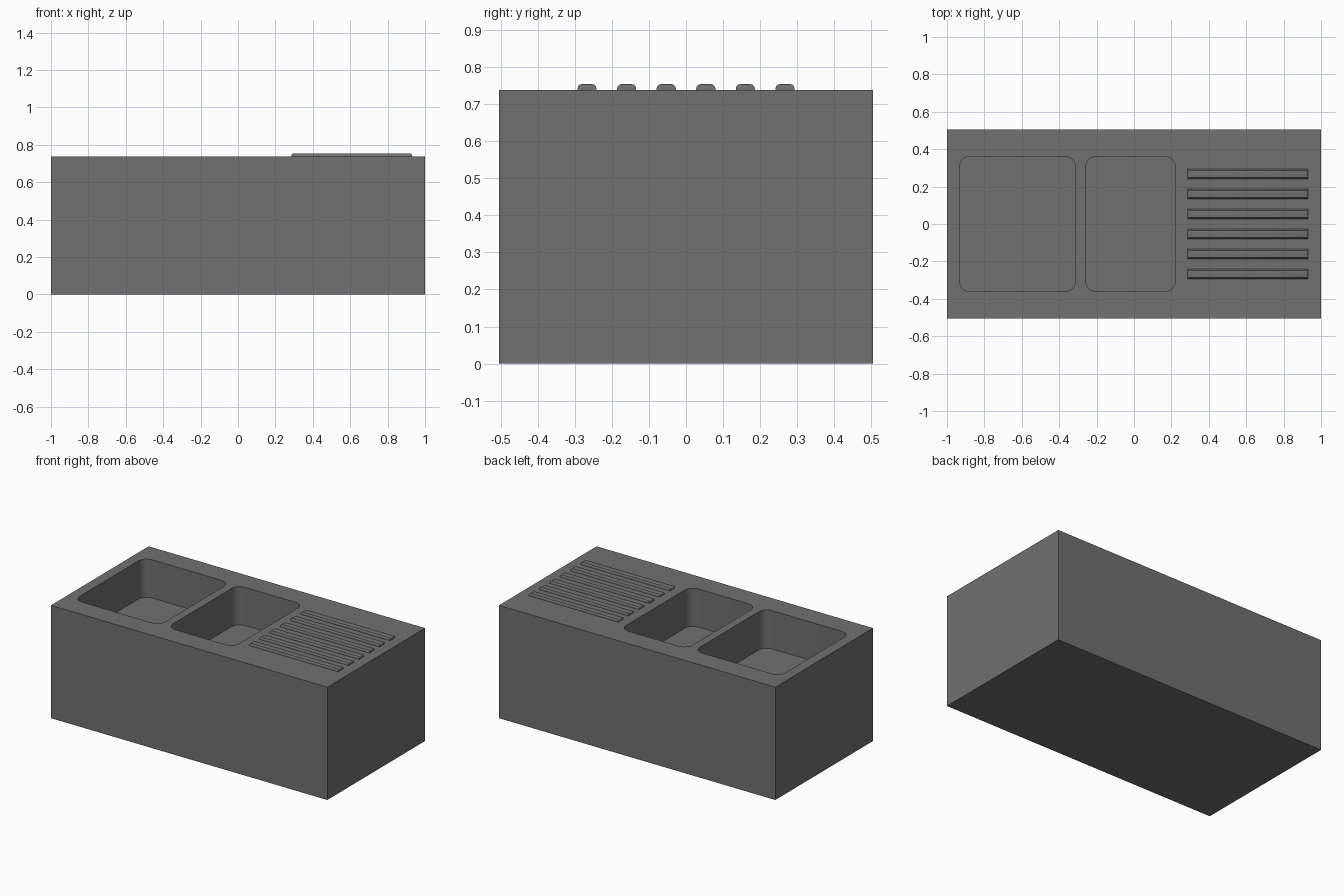
import bpy, bmesh, math

if "Cube" in bpy.data.objects:
    bpy.data.objects.remove(bpy.data.objects["Cube"])

TOP = 0.738

# Dark grey finish for the whole sink
dark = bpy.data.materials.new("dark_grey")
dark.diffuse_color = (0.165, 0.165, 0.165, 1)
dark.use_nodes = True
dark.node_tree.nodes["Principled BSDF"].inputs["Base Color"].default_value = dark.diffuse_color


def box(name, x0, x1, y0, y1, z0, z1):
    bm = bmesh.new()
    bmesh.ops.create_cube(bm, size=1)
    for v in bm.verts:
        v.co.x = x1 if v.co.x > 0 else x0
        v.co.y = y1 if v.co.y > 0 else y0
        v.co.z = z1 if v.co.z > 0 else z0
    me = bpy.data.meshes.new(name)
    me.materials.append(dark)
    ob = bpy.data.objects.new(name, me)
    bpy.context.collection.objects.link(ob)
    return ob, bm


def finish(ob, bm):
    bm.to_mesh(ob.data)
    bm.free()


def smooth(ob):
    bpy.ops.object.select_all(action='DESELECT')
    ob.select_set(True)
    bpy.context.view_layer.objects.active = ob
    bpy.ops.object.shade_smooth_by_angle(angle=math.radians(30))


# Solid sink block
body, bm = box("sink_body", -1, 1, -0.505, 0.505, 0, TOP)
finish(body, bm)

# Two basins with rounded vertical corners, cut into the block
cutters = []
for name, x0, x1 in (("large_basin_cutter", -0.933, -0.313), ("small_basin_cutter", -0.259, 0.221)):
    cutter, bm = box(name, x0, x1, -0.362, 0.362, TOP - 0.25, TOP + 0.1)
    upright = [e for e in bm.edges if abs(e.verts[0].co.z - e.verts[1].co.z) > 0.1]
    bmesh.ops.bevel(bm, geom=upright, offset=0.06, segments=8, profile=0.5, affect='EDGES')
    finish(cutter, bm)
    cutter.hide_render = True
    mod = body.modifiers.new(name, 'BOOLEAN')
    mod.object = cutter
    mod.operation = 'DIFFERENCE'
    mod.solver = 'EXACT'
    cutters.append(cutter)

bpy.context.view_layer.objects.active = body
for mod in list(body.modifiers):
    bpy.ops.object.modifier_apply(modifier=mod.name)
for cutter in cutters:
    bpy.data.objects.remove(cutter)
smooth(body)

# Raised drainboard ribs, rounded along their top edges only
for i in range(6):
    y = (i - 2.5) * 0.1068
    rib, bm = box(f"drain_rib_{i + 1}", 0.285, 0.931, y - 0.026, y + 0.026, TOP - 0.003, TOP + 0.016)
    top_edges = [e for e in bm.edges if all(v.co.z > TOP for v in e.verts)]
    bmesh.ops.bevel(bm, geom=top_edges, offset=0.013, segments=3, profile=0.5, affect='EDGES')
    finish(rib, bm)
    smooth(rib)
